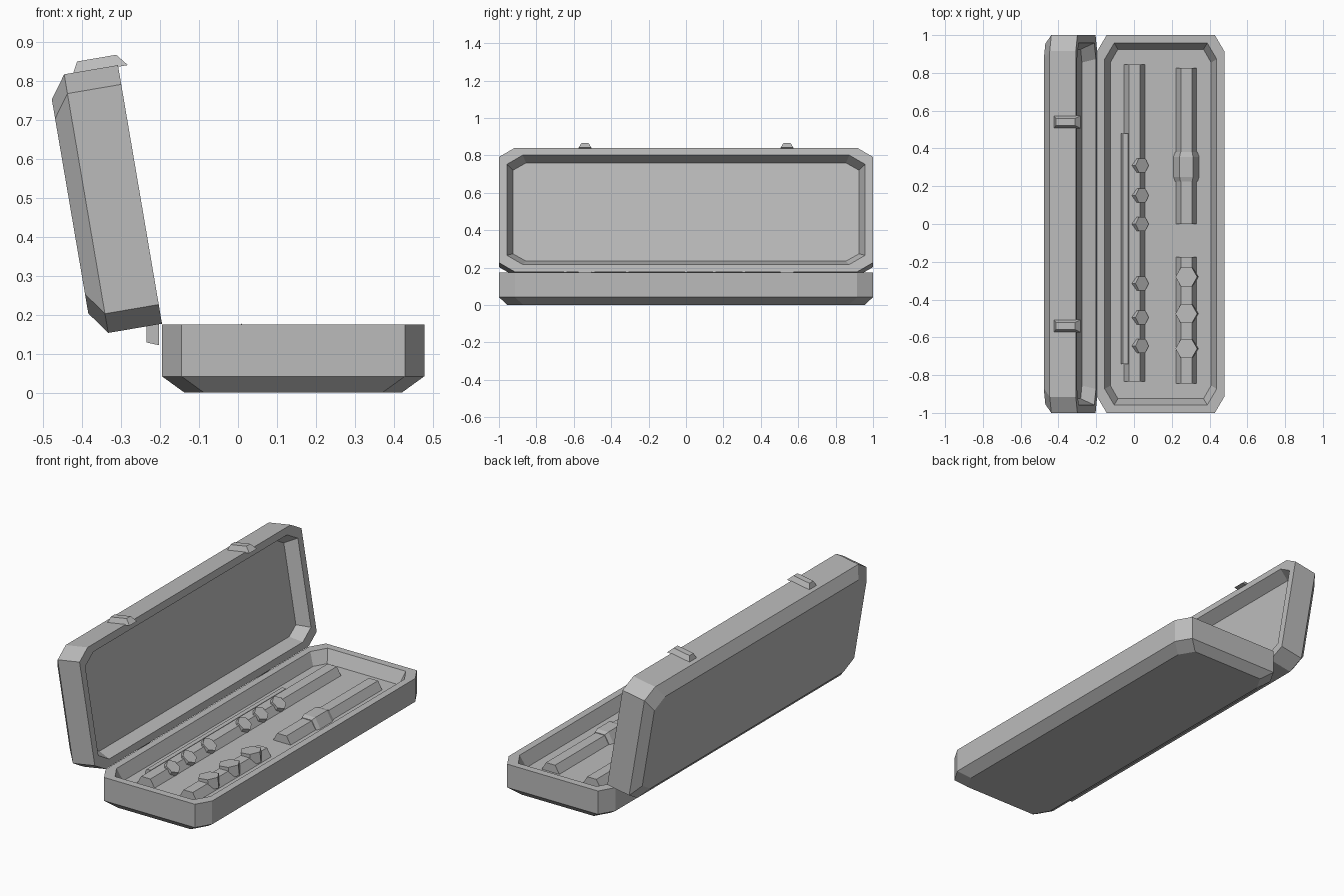
import bpy, bmesh, math
from mathutils import Matrix, Vector

cube = bpy.data.objects.get("Cube")
if cube:
    bpy.data.objects.remove(cube, do_unlink=True)

grey = bpy.data.materials.new("plain_grey")
grey.use_nodes = True
GREY = (0.5, 0.5, 0.5, 1)
grey.diffuse_color = GREY
grey.node_tree.nodes["Principled BSDF"].inputs["Base Color"].default_value = GREY

WIDTH, HALF = 0.673, 1.0   # one case shell, hinge edge at local x = 0
FLOOR_Z = 0.105


def loft(name, loops, matrix=None):
    """Skin closed loops of equal length and cap both ends."""
    bm = bmesh.new()
    rings = [[bm.verts.new(p) for p in loop] for loop in loops]
    n = len(rings[0])
    for a, b in zip(rings, rings[1:]):
        for i in range(n):
            j = (i + 1) % n
            bm.faces.new((a[i], a[j], b[j], b[i]))
    bm.faces.new(rings[0])
    bm.faces.new(rings[-1])
    if matrix:
        bm.transform(matrix)
    bmesh.ops.recalc_face_normals(bm, faces=bm.faces)
    mesh = bpy.data.meshes.new(name)
    bm.to_mesh(mesh)
    bm.free()
    mesh.materials.append(grey)
    obj = bpy.data.objects.new(name, mesh)
    bpy.context.collection.objects.link(obj)
    return obj


def clipped_rect(x0, x1, y0, y1, cx, cy, z):
    """Rectangle with its four corners cut off."""
    return [(x0 + cx, y0, z), (x1 - cx, y0, z), (x1, y0 + cy, z), (x1, y1 - cy, z),
            (x1 - cx, y1, z), (x0 + cx, y1, z), (x0, y1 - cy, z), (x0, y0 + cy, z)]


def shell(name, height, matrix):
    """Tray with chamfered outer bottom, flat rim and sloped recess."""
    def ring(ix, iy, z, cx=0.05, cy=0.085):
        return clipped_rect(ix, WIDTH - ix, iy - HALF, HALF - iy, cx, cy, z)
    return loft(name, [ring(0.058, 0.045, -height), ring(0, 0, 0.042 - height),
                       ring(0, 0, 0), ring(0.04, 0.042, 0),
                       ring(0.07, 0.075, FLOOR_Z - 0.175, 0.04, 0.07)], matrix)


def hexagon(radius):
    return [(radius * math.cos(k * math.pi / 3), radius * math.sin(k * math.pi / 3))
            for k in range(6)]


def tube(name, x, z, sections):
    """Six-sided bar along y through (y, radius) sections."""
    return loft(name, [[(x + px, y, z + pz) for px, pz in hexagon(r)] for y, r in sections])


def hex_key(name, top, radius, thickness, tilt):
    """Six-sided cap whose top centre is given, tilted about y."""
    place = Matrix.Translation(Vector(top)) @ Matrix.Rotation(tilt, 4, 'Y')
    return loft(name, [[(px, py, z) for px, py in hexagon(radius)]
                       for z in (-thickness, 0)], place)


# Case halves
shell("case_base", 0.175, Matrix.Translation((-0.195, 0, 0.175)))
lid_frame = Matrix(((-0.168, 0, 0.986, -0.195),
                    (0, 1, 0, 0),
                    (0.986, 0, 0.168, 0.177),
                    (0, 0, 0, 1)))
shell("case_lid", 0.182, lid_frame)

# Latches on the lid and hinges behind the base
for side, y in (("right", -0.54), ("left", 0.54)):
    rings = []
    for x, hw, z0, z1 in ((WIDTH - 0.004, 0.034, -0.118, 0.025),
                          (WIDTH + 0.027, 0.018, -0.102, 0)):
        rings.append([(x, y - hw, z0), (x, y + hw, z0), (x, y + hw, z1), (x, y - hw, z1)])
    loft("latch_" + side, rings, lid_frame)
    loft("hinge_" + side, [[(-0.235, yy, 0.129), (-0.203, yy, 0.122),
                            (-0.203, yy, 0.18), (-0.235, yy, 0.187)]
                           for yy in (y - 0.035, y + 0.035)])

# Long tube with its side rod and tilted keys
tube("long_tube", 0.003, FLOOR_Z - 0.005, [(-0.835, 0.058), (0.845, 0.058)])
tube("side_rod", -0.045, 0.125, [(-0.74, 0.025), (0.48, 0.025)])
for i, y in enumerate((-0.645, -0.495, -0.315, 0.0, 0.15, 0.31)):
    hex_key(f"small_key_{i + 1}", (0.043, y, 0.152), 0.043, 0.045, math.radians(36))

# Upper tube with its collar
tube("upper_tube", 0.277, FLOOR_Z - 0.005, [(0.0, 0.058), (0.825, 0.058)])
tube("collar", 0.277, FLOOR_Z - 0.005,
     [(0.225, 0.062), (0.25, 0.071), (0.355, 0.071), (0.38, 0.062)])

# Lower tube with its wide keys
tube("lower_tube", 0.277, FLOOR_Z - 0.005, [(-0.845, 0.058), (-0.175, 0.058)])
for i, y in enumerate((-0.66, -0.475, -0.28)):
    hex_key(f"wide_key_{i + 1}", (0.277, y, 0.168), 0.058, 0.06, math.radians(-6))
